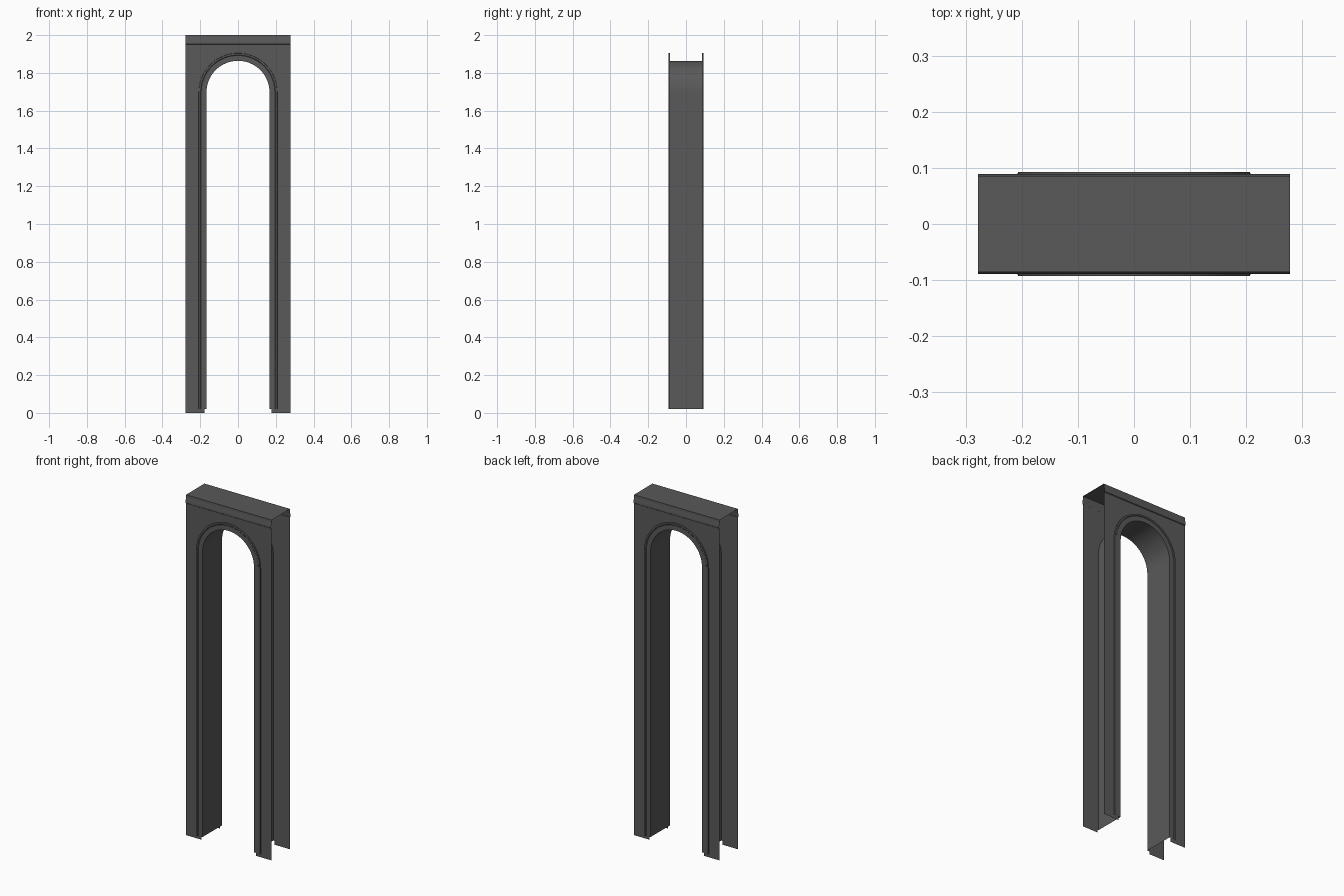
import bpy, math

if "Cube" in bpy.data.objects:
    bpy.data.objects.remove(bpy.data.objects["Cube"])

# One dark grey for the whole frame
grey = bpy.data.materials.new("dark_grey")
grey.diffuse_color = (0.1, 0.1, 0.1, 1)
grey.use_nodes = True
grey.node_tree.nodes["Principled BSDF"].inputs["Base Color"].default_value = grey.diffuse_color

SPRING = 1.697      # height where the arch starts
W = 0.278           # half width
WALL_Y = 0.0857     # half depth of wall faces
BAND_Z = 1.95       # underside of top moulding
SEG = 32


def make(name, verts, faces):
    me = bpy.data.meshes.new(name)
    me.from_pydata(verts, [], faces)
    me.materials.append(grey)
    ob = bpy.data.objects.new(name, me)
    bpy.context.collection.objects.link(ob)
    bpy.ops.object.select_all(action='DESELECT')
    ob.select_set(True)
    bpy.context.view_layer.objects.active = ob
    bpy.ops.object.shade_smooth_by_angle(angle=math.radians(25))
    return ob


def arch(r, bottom):
    """Left foot, over the arch, to right foot, as (x, z) points."""
    arc = [(-r * math.cos(math.pi * i / SEG), SPRING + r * math.sin(math.pi * i / SEG))
           for i in range(SEG + 1)]
    return [(-r, bottom)] + arc + [(r, bottom)]


def loft(name, rows):
    n = len(rows[0])
    verts = [p for row in rows for p in row]
    faces = [(a * n + i, a * n + i + 1, (a + 1) * n + i + 1, (a + 1) * n + i)
             for a in range(len(rows) - 1) for i in range(n - 1)]
    return make(name, verts, faces)


# Front and back walls: two legs and a spandrel over the arch
for name, s in (("front_wall", -1), ("back_wall", 1)):
    r, y = 0.177, s * WALL_Y
    verts, faces = [], []

    def quad(pts):
        k = len(verts)
        verts.extend((x, y, z) for x, z in pts)
        f = [k, k + 1, k + 2, k + 3]
        faces.append(f if s < 0 else f[::-1])

    for x0, x1 in ((-W, -r), (r, W)):
        quad([(x0, 0), (x1, 0), (x1, SPRING), (x0, SPRING)])
        quad([(x0, SPRING), (x1, SPRING), (x1, BAND_Z), (x0, BAND_Z)])
    arc = arch(r, 0)[1:-1]
    for (xa, za), (xb, zb) in zip(arc, arc[1:]):
        quad([(xa, za), (xb, zb), (xb, BAND_Z), (xa, BAND_Z)])
    make(name, verts, faces)

# Top cap with a stepped moulding on both faces, open at the ends
half = [(-WALL_Y, BAND_Z), (-0.0893, BAND_Z + 0.003), (-0.0893, 1.97),
        (-WALL_Y, 1.98), (-WALL_Y, 2.0)]
profile = half + [(-y, z) for y, z in reversed(half)]
loft("top_cap", [[(x, y, z) for y, z in profile] for x in (W, -W)])

# Raised trim and the reveal through the opening, one continuous sweep
half = [(0.208, -WALL_Y), (0.207, -0.0925), (0.198, -0.0925),
        (0.195, -0.0900), (0.167, -0.0905)]
profile = half + [(r, -y) for r, y in reversed(half)]
rows = [[(x, y, z) for x, z in arch(r, 0.02)] for r, y in profile]
loft("arch_trim", [row[::-1] for row in rows])
